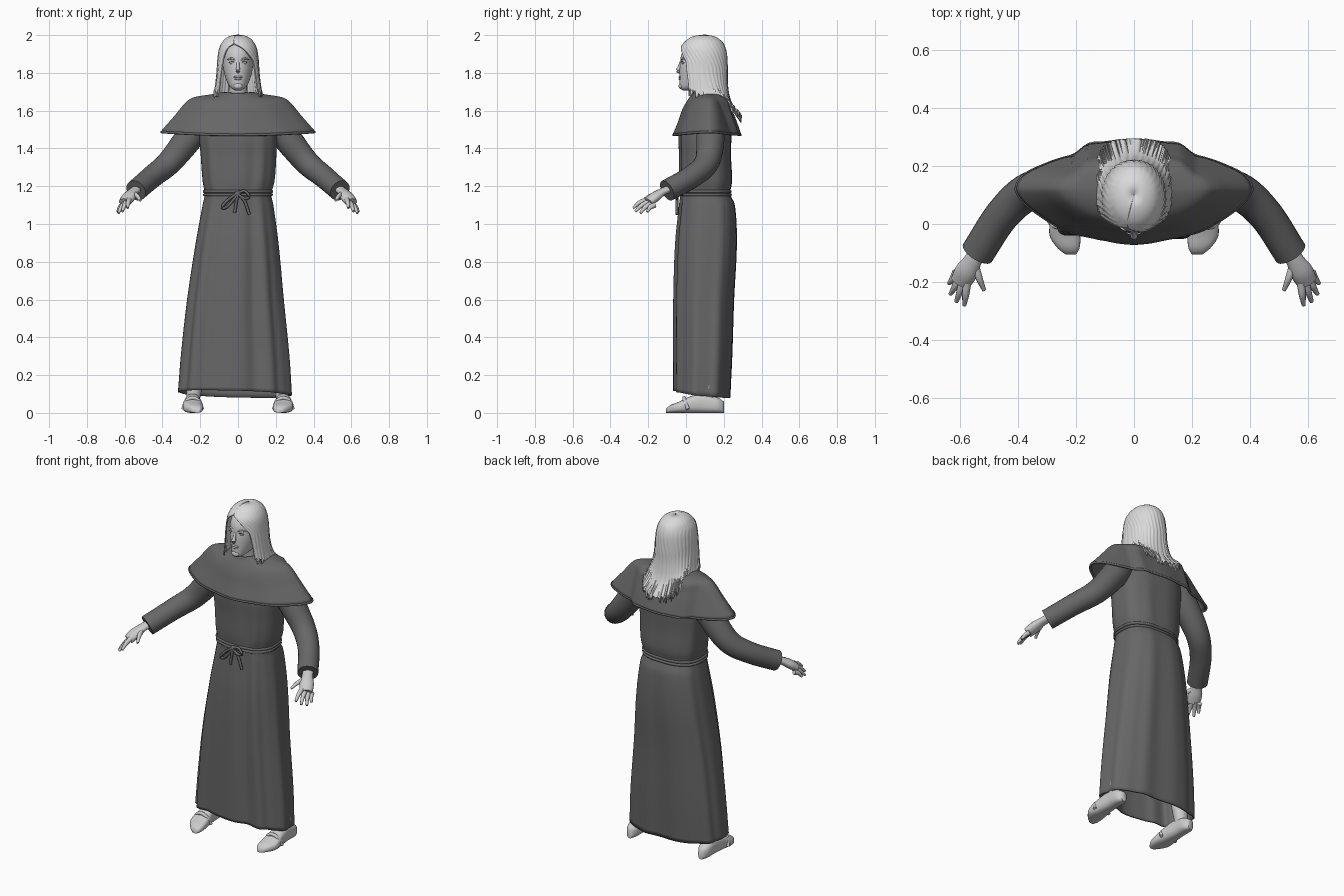
import bpy, bmesh, math, random
from mathutils import Vector

random.seed(4)
cube = bpy.data.objects.get("Cube")
if cube:
    bpy.data.objects.remove(cube, do_unlink=True)


def material(name, value):
    mat = bpy.data.materials.new(name)
    mat.use_nodes = True
    colour = (value, value, value, 1)
    mat.diffuse_color = colour
    mat.node_tree.nodes["Principled BSDF"].inputs["Base Color"].default_value = colour
    return mat


CLOTH = material("dark_cloth", 0.135)
SKIN = material("pale_skin", 0.6)
HAIR = material("light_hair", 0.7)


def spow(value, power):
    return math.copysign(abs(value) ** power, value)


def sample(keys, t):
    """Smoothly interpolate rows of (t, values...) at t."""
    t = min(max(t, keys[0][0]), keys[-1][0])
    i = next(k for k in range(len(keys) - 1) if t <= keys[k + 1][0])
    p0, p1, p2 = keys[max(i - 1, 0)], keys[i], keys[i + 1]
    p3 = keys[min(i + 2, len(keys) - 1)]
    span = p2[0] - p1[0]
    f = (t - p1[0]) / span
    out = []
    for c in range(1, len(p1)):
        m1 = (p2[c] - p0[c]) / (p2[0] - p0[0]) * span
        m2 = (p3[c] - p1[c]) / (p3[0] - p1[0]) * span
        d = p2[c] - p1[c]
        out.append(p1[c] + f * (m1 + f * (3 * d - 2 * m1 - m2 + f * (m1 + m2 - 2 * d))))
    return out


def steps(start, end, count):
    return [start + (end - start) * i / (count - 1) for i in range(count)]


def loft(name, rows, mat, wrap=True, caps=True, thickness=0, angle=60):
    """Skin a list of equally long point rows."""
    bm = bmesh.new()
    grid = [[bm.verts.new(p) for p in row] for row in rows]
    n = len(rows[0])
    for a, b in zip(grid, grid[1:]):
        for j in range(n if wrap else n - 1):
            k = (j + 1) % n
            bm.faces.new((a[j], a[k], b[k], b[j]))
    if caps:
        bm.faces.new(grid[0])
        bm.faces.new(grid[-1])
    bmesh.ops.recalc_face_normals(bm, faces=bm.faces)
    mesh = bpy.data.meshes.new(name)
    bm.to_mesh(mesh)
    bm.free()
    mesh.materials.append(mat)
    obj = bpy.data.objects.new(name, mesh)
    bpy.context.collection.objects.link(obj)
    if thickness:
        solid = obj.modifiers.new("thickness", "SOLIDIFY")
        solid.thickness = thickness
        solid.offset = 0
    bpy.ops.object.select_all(action="DESELECT")
    bpy.context.view_layer.objects.active = obj
    obj.select_set(True)
    bpy.ops.object.shade_smooth_by_angle(angle=math.radians(angle))
    return obj


def tube(name, points, mat, sides=12, count=14, flat=1):
    """Round tube through (x, y, z, radius) points."""
    keys = [(i, *p) for i, p in enumerate(points)]
    path = [sample(keys, t) for t in steps(0, len(points) - 1, count)]
    rows = []
    for i, p in enumerate(path):
        ahead, behind = path[min(i + 1, count - 1)], path[max(i - 1, 0)]
        turn = (Vector(ahead[:3]) - Vector(behind[:3])).to_track_quat("Z", "Y")
        rows.append([Vector(p[:3]) + turn @ Vector((math.cos(a) * p[3], math.sin(a) * p[3] * flat, 0))
                     for a in (math.tau * j / sides for j in range(sides))])
    return loft(name, rows, mat)


def ball(name, centre, size, mat):
    rows = []
    for a in steps(0.05, math.pi - 0.05, 12):
        rows.append([(centre[0] + size[0] * math.sin(a) * math.cos(b),
                      centre[1] + size[1] * math.sin(a) * math.sin(b),
                      centre[2] + size[2] * math.cos(a)) for b in steps(0, math.tau, 17)[:-1]])
    return loft(name, rows, mat)


# Robe: height, centre x, half width, front y, back y, fold depth
ROBE = [(0.1, -0.017, 0.295, -0.056, 0.23, 0.06), (0.3, -0.016, 0.281, -0.056, 0.24, 0.06),
        (0.6, -0.014, 0.25, -0.056, 0.25, 0.055), (0.9, -0.005, 0.214, -0.048, 0.265, 0.04),
        (1.1, 0, 0.183, -0.03, 0.255, 0.025), (1.16, 0, 0.172, -0.025, 0.23, 0.01),
        (1.22, 0.003, 0.185, -0.03, 0.24, 0.025), (1.35, 0.003, 0.195, -0.03, 0.235, 0.025),
        (1.5, 0, 0.2, -0.03, 0.235, 0.01), (1.62, 0, 0.17, 0.02, 0.22, 0)]


def robe_point(z, a, grow=0):
    cx, half, front, back, fold = sample(ROBE, z)
    c, s = math.cos(a), math.sin(a)
    wave = fold * (math.cos(9 * a + 0.5) + 0.5 * math.sin(14 * a)) * (0.4 + 0.6 * max(c, 0))
    y = (front + back) / 2 - (back - front) / 2 * spow(c, 0.75) * (1 + wave + grow)
    lift = max(0, 2 - 10 * z) * (0.018 * c - 0.01 * s)
    return (cx + half * spow(s, 0.8) * (1 + 0.6 * wave + grow), y, z + lift)


around = steps(0, math.tau, 145)[:-1]
loft("robe", [[robe_point(z, a) for a in around] for z in steps(0.1, 1.62, 70)],
     CLOTH, caps=False, thickness=0.008)
tube("front_seam", [(*robe_point(z, 0, 0.005), 0.003) for z in steps(0.5, 1.45, 24)],
     CLOTH, sides=6, count=48)

# Rope belt with knot, bows and tails
for z in (1.155, 1.172):
    tube("belt_cord", [(*robe_point(z, a, 0.03), 0.008) for a in steps(0, math.tau, 49)],
         CLOTH, sides=8, count=97)
ball("belt_knot", (0, -0.042, 1.16), (0.018, 0.015, 0.016), CLOTH)
BOWS = [[(0, 1.165), (-0.05, 1.13), (-0.085, 1.09), (-0.06, 1.09), (0, 1.155)],
        [(0, 1.165), (0.035, 1.175), (0.06, 1.145), (0.035, 1.135), (0, 1.155)],
        [(0, 1.16), (-0.01, 1.11), (-0.018, 1.06)], [(0, 1.16), (0.035, 1.12), (0.06, 1.05)]]
for bow in BOWS:
    tube("belt_bow", [(x, -0.048, z, 0.008) for x, z in bow], CLOTH, sides=8)

# Shoulder cape: step, half width, front y, back y, front z, side z
CAPE = [(0, 0.075, 0.035, 0.19, 1.69, 1.695), (1, 0.14, 0.025, 0.21, 1.67, 1.682),
        (2, 0.235, 0.005, 0.23, 1.64, 1.665), (3, 0.278, -0.015, 0.24, 1.6, 1.635),
        (4, 0.328, -0.035, 0.262, 1.54, 1.575), (5, 0.405, -0.062, 0.285, 1.472, 1.487)]
rows = []
for t in steps(0, 5, 26):
    half, front, back, zf, zs = sample(CAPE, t)
    row = []
    for a in around:
        c, x = math.cos(a), half * math.sin(a)
        # Square shoulder blades behind, rounded chest in front
        blade = min(max((0.21 - abs(x)) / 0.05, 0), 1) * min(1, 2 * abs(c))
        depth = (0.12 - front) * c ** 1.4 if c > 0 else (back - 0.12) * (0.78 * c - 0.22 * blade)
        r = 1 + 0.004 * t * math.cos(10 * a)
        row.append((x, 0.12 - depth * r, zf + (zs - zf) * math.sin(a) ** 2))
    rows.append(row)
loft("cape", rows, CLOTH, caps=False, thickness=0.01)
tube("cape_hem", [(*p, 0.007) for p in rows[-1][::3] + rows[-1][:1]], CLOTH, sides=8, count=145)

# Head: height, half width, front y, back y
HEAD = [(1.708, 0.018, -0.018, 0.03), (1.718, 0.034, -0.032, 0.06), (1.74, 0.052, -0.034, 0.12),
        (1.78, 0.068, -0.034, 0.16), (1.82, 0.077, -0.034, 0.19), (1.86, 0.08, -0.03, 0.2),
        (1.9, 0.079, -0.024, 0.2), (1.94, 0.066, 0.0, 0.18), (1.965, 0.04, 0.04, 0.14)]
rows = []
for z in steps(1.708, 1.965, 28):
    half, front, back = sample(HEAD, z)
    rows.append([(half * math.sin(a), (front + back) / 2 - (back - front) / 2 * math.cos(a), z)
                 for a in around[::3]])
loft("head", rows, SKIN)
tube("neck", [(0, 0.12, 1.62, 0.06), (0, 0.1, 1.7, 0.05), (0, 0.08, 1.78, 0.05)], SKIN, sides=20)
tube("nose", [(0, -0.026, 1.86, 0.007), (0, -0.036, 1.83, 0.009), (0, -0.042, 1.812, 0.012),
              (0, -0.031, 1.802, 0.006)], SKIN)
for z, width in ((1.779, 0.025), (1.768, 0.02)):
    ball("lip", (0, -0.031, z), (width, 0.008, 0.006), SKIN)
ball("chin", (0, -0.027, 1.73), (0.024, 0.012, 0.016), SKIN)

# Hair: step, half width, front y, back y
HAIRCUT = [(0, 0.001, 0.099, 0.101), (0.015, 0.034, 0.056, 0.143), (0.05, 0.06, 0.025, 0.173),
           (0.1, 0.078, 0.002, 0.196), (0.2, 0.096, -0.024, 0.212), (0.35, 0.105, -0.032, 0.217),
           (0.6, 0.111, -0.032, 0.219), (0.8, 0.119, -0.02, 0.238), (1, 0.13, -0.01, 0.292)]
PARTING = [(0, 0.01), (0.15, 0.02), (0.2, 0.3), (0.28, 0.52), (0.45, 0.78), (0.7, 0.85), (1, 0.75)]
columns = 181
ragged = [random.uniform(-0.03, 0.015) for _ in range(columns)]
rows = []
for t in steps(0, 1, 60):
    half, front, back = sample(HAIRCUT, t)
    gap = sample(PARTING, t)[0]
    shift = -0.35 * max(0, 1 - t / 0.45)
    row = []
    for j, a in enumerate(steps(gap + shift, math.tau - gap + shift, columns)):
        behind = 0.5 - 0.5 * math.cos(a)
        length = 0.31 + 0.14 * behind ** 2 + ragged[j] * t ** 6
        r = 1 + 0.01 * min(1, 3 * t) * math.cos(j * 0.9)
        p = 1 - 0.4 * t * t
        x = half * spow(math.sin(a), p) * r
        y = (front + back) / 2 - (back - front) / 2 * spow(math.cos(a), p) * r
        row.append((x, y, 2 - t * length))
    rows.append(row)
loft("hair", rows, HAIR, wrap=False, caps=False, thickness=0.006)

# Fingers: tip position and radius, index to little, then thumb
TIPS = [(0.585, -0.28, 1.085), (0.613, -0.268, 1.067), (0.633, -0.242, 1.058),
        (0.638, -0.205, 1.064), (0.517, -0.228, 1.125)]
SHOE = [(-0.105, 0.218, 0.018, 0.022), (-0.085, 0.225, 0.037, 0.04), (-0.04, 0.238, 0.053, 0.058),
        (0.03, 0.24, 0.046, 0.09), (0.1, 0.24, 0.039, 0.1), (0.17, 0.24, 0.035, 0.08),
        (0.2, 0.24, 0.018, 0.06)]
for side, label in ((1, "left"), (-1, "right")):
    def mirrored(points):
        return [(side * p[0], *p[1:]) for p in points]

    # Face details
    ball(label + "_eye", (side * 0.033, -0.013, 1.853), (0.014, 0.01, 0.007), SKIN)
    tube(label + "_lash", mirrored([(0.018, -0.025, 1.855, 0.0015), (0.032, -0.023, 1.861, 0.002),
                                    (0.05, -0.013, 1.855, 0.0015)]), CLOTH, sides=6)
    tube(label + "_brow", mirrored([(0.012, -0.025, 1.868, 0.004), (0.035, -0.018, 1.876, 0.005),
                                    (0.058, -0.003, 1.87, 0.003)]), SKIN, sides=8)
    # Sleeve and hand
    tube(label + "_sleeve", mirrored([(0.17, 0.13, 1.58, 0.075), (0.26, 0.13, 1.455, 0.075),
                                      (0.365, 0.11, 1.325, 0.066), (0.455, 0.03, 1.25, 0.06),
                                      (0.54, -0.1, 1.177, 0.058)]), CLOTH, sides=24, count=30)
    tube(label + "_palm", mirrored([(0.53, -0.08, 1.19, 0.03), (0.555, -0.125, 1.17, 0.031),
                                    (0.578, -0.165, 1.143, 0.04), (0.598, -0.2, 1.115, 0.036)]),
         SKIN, sides=16, flat=0.65)
    for i, tip in enumerate(TIPS):
        thumb = i == 4
        root = Vector((0.55, -0.14, 1.16) if thumb else (0.576 + 0.012 * i, -0.202 + 0.012 * i, 1.13 - 0.01 * i))
        middle = root.lerp(Vector(tip), 0.5) + Vector((0, -0.004, 0.006))
        tube(label + ("_thumb" if thumb else "_finger"),
             mirrored([(*root, 0.015), (*middle, 0.012), (*tip, 0.007)]), SKIN, sides=10)
    # Shoe, strap and leg
    rows = []
    for y in steps(-0.105, 0.2, 30):
        cx, half, tall = sample(SHOE, y)
        rows.append([(side * (cx + half * spow(math.cos(a), 0.8)), y,
                      tall / 2 * (1 + spow(math.sin(a), 0.7))) for a in around[::6]])
    loft(label + "_shoe", rows, SKIN)
    tube(label + "_strap", mirrored([(0.19, 0.01, 0.02, 0.01), (0.205, -0.005, 0.062, 0.01),
                                     (0.24, -0.01, 0.08, 0.01), (0.275, -0.005, 0.062, 0.01),
                                     (0.29, 0.01, 0.02, 0.01)]), SKIN)
    tube(label + "_leg", mirrored([(0.24, 0.12, 0.06, 0.035), (0.22, 0.12, 0.2, 0.045),
                                   (0.15, 0.1, 0.6, 0.06)]), SKIN, sides=16)
